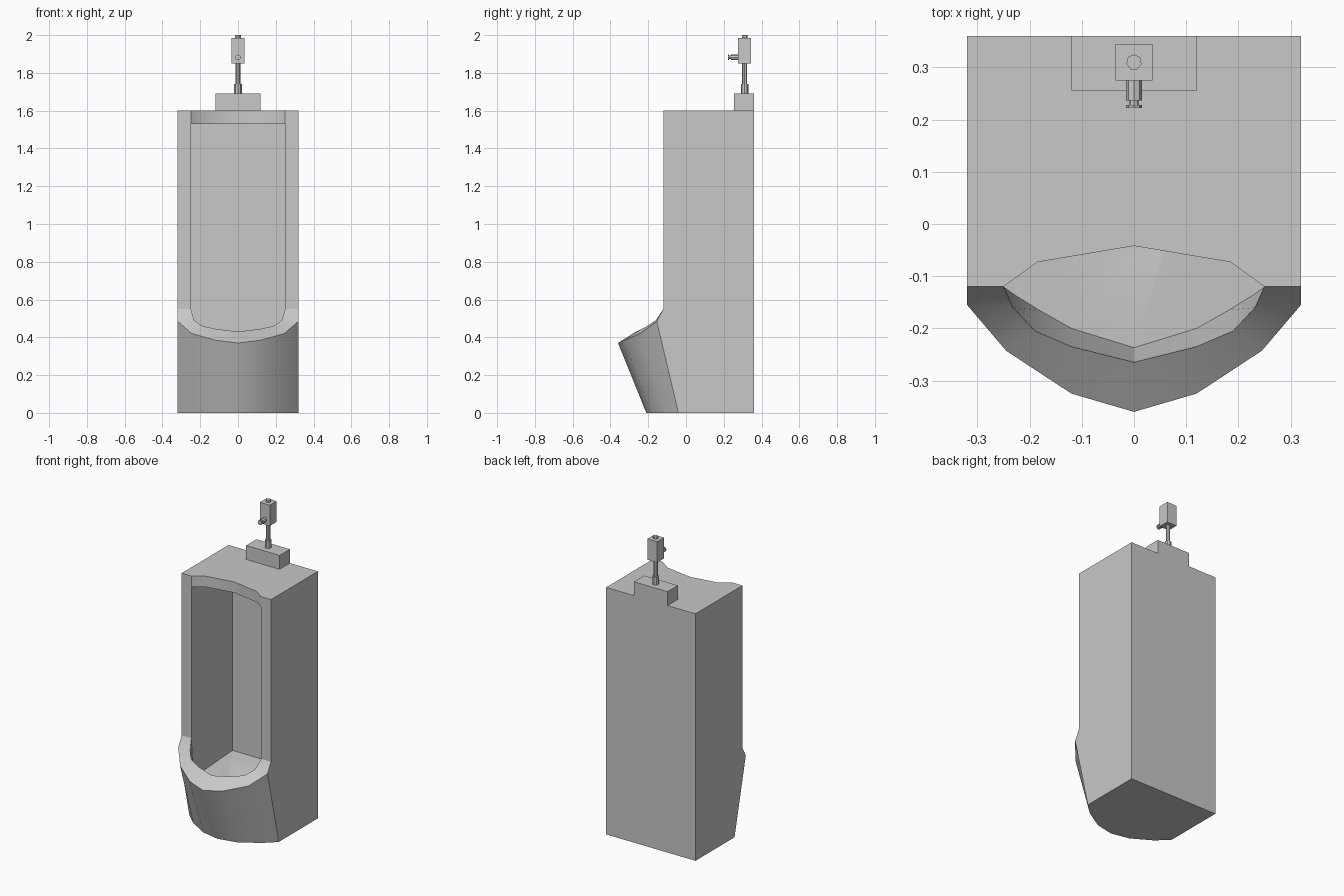
import bpy, bmesh, math
from mathutils import Matrix

if "Cube" in bpy.data.objects:
    bpy.data.objects.remove(bpy.data.objects["Cube"], do_unlink=True)

ceramic = bpy.data.materials.new("grey_ceramic")
ceramic.use_nodes = True
grey = (0.58, 0.58, 0.58, 1)
ceramic.diffuse_color = grey
ceramic.node_tree.nodes["Principled BSDF"].inputs["Base Color"].default_value = grey


def finish(name, bm, angle=30):
    bmesh.ops.recalc_face_normals(bm, faces=bm.faces)
    mesh = bpy.data.meshes.new(name)
    bm.to_mesh(mesh)
    bm.free()
    mesh.materials.append(ceramic)
    obj = bpy.data.objects.new(name, mesh)
    bpy.context.collection.objects.link(obj)
    bpy.ops.object.select_all(action='DESELECT')
    obj.select_set(True)
    bpy.context.view_layer.objects.active = obj
    bpy.ops.object.shade_smooth_by_angle(angle=math.radians(angle))
    return obj


def box(name, x, y, z):
    bm = bmesh.new()
    bmesh.ops.create_cube(bm, size=1)
    for v in bm.verts:
        v.co = [lo + (c + 0.5) * (hi - lo) for c, (lo, hi) in zip(v.co, (x, y, z))]
    return finish(name, bm)


def rod(name, radius, start, end, sides=8):
    # Straight prism between two points along y or z
    bm = bmesh.new()
    length = math.dist(start, end)
    bmesh.ops.create_cone(bm, cap_ends=True, segments=sides, radius1=radius,
                          radius2=radius, depth=length)
    if start[1] != end[1]:
        bmesh.ops.rotate(bm, verts=bm.verts, matrix=Matrix.Rotation(math.pi / 2, 3, 'X'))
    bmesh.ops.translate(bm, verts=bm.verts, vec=[(a + b) / 2 for a, b in zip(start, end)])
    return finish(name, bm)


# Main dimensions
W, IN = 0.32, 0.25
FRONT, BACK, CAVITY_BACK = -0.12, 0.36, 0.30
TOP, CEILING = 1.60, 1.53


def floor_point(x, y):
    return (x, y, 0.293 + 0.06 * y)


# Bowl curves for one half, from the jamb to the middle
rim_outer = [(W, FRONT, .55), (W, -.155, .485), (.245, -.243, .42), (.12, -.325, .385), (0, -.36, .37)]
rim_inner = [(IN, FRONT, .55), (.232, -.16, .49), (.19, -.205, .46), (.12, -.235, .445), (0, -.265, .43)]
base = [(W, -.04, 0), (.245, -.11, 0), (.12, -.185, 0), (0, -.21, 0)]
floor_edge = [floor_point(*p) for p in
              [(IN, FRONT), (.222, -.14), (.182, -.165), (.12, -.20), (0, -.237)]]
lintel = [(IN, FRONT), (.185, -.073), (0, -.042)]

# Octagonal drain, half outline
drain = []
for i in range(5):
    a = math.radians(-90 + 45 * i)
    drain.append(floor_point(0.08 * math.cos(a), 0.01 + 0.08 * math.sin(a)))
drain_centre = (0, 0.01, 0.27)

faces = []


def strip(a, b):
    for i in range(len(a) - 1):
        faces.append([a[i], a[i + 1], b[i + 1], b[i]])


strip(rim_outer[1:], base)
strip(rim_outer, rim_inner)
strip(rim_inner, floor_edge)
strip(drain, [drain_centre] * 5)

arch_top = [(x, y, TOP) for x, y in lintel]
arch_low = [(x, y, CEILING) for x, y in lintel]
strip(arch_top, arch_low)

# Cavity floor, ceiling, side and back
low_mid, low_side = floor_point(0, CAVITY_BACK), floor_point(IN, CAVITY_BACK)
high_mid, high_side = (0, CAVITY_BACK, CEILING), (IN, CAVITY_BACK, CEILING)
faces.append(floor_edge + drain + [low_mid, low_side])
faces.append(arch_low + [high_mid, high_side])
faces.append([rim_inner[0], floor_edge[0], low_side, high_side, arch_low[0]])
faces.append([low_mid, low_side, high_side, high_mid])

# Outer shell: jamb, side, top, back, underside
top_front, top_back, top_mid = (W, FRONT, TOP), (W, BACK, TOP), (0, BACK, TOP)
base_back, base_mid = (W, BACK, 0), (0, BACK, 0)
faces.append([rim_outer[0], rim_inner[0], arch_low[0], arch_top[0], top_front])
faces.append([rim_outer[0], rim_outer[1], base[0], base_back, top_back, top_front])
faces.append(arch_top + [top_mid, top_back, top_front])
faces.append([top_mid, top_back, base_back, base_mid])
faces.append(base + [base_mid, base_back])

# Mirror the half and weld it into one closed body
bm = bmesh.new()
for side in (1, -1):
    for face in faces:
        points = []
        for p in face:
            if p not in points:
                points.append(p)
        bm.faces.new([bm.verts.new((side * x, y, z)) for x, y, z in points])
bmesh.ops.remove_doubles(bm, verts=bm.verts, dist=0.0005)
finish("urinal_body", bm)

# Plinth and flush valve
box("valve_plinth", (-.12, .12), (.255, BACK), (TOP, 1.69))
PY = 0.31
rod("pipe_collar", .02, (0, PY, 1.69), (0, PY, 1.74))
rod("flush_pipe", .013, (0, PY, 1.74), (0, PY, 1.85))
box("valve_box", (-.035, .035), (.275, .345), (1.85, 1.985))
rod("valve_cap", .015, (0, PY, 1.985), (0, PY, 2.0), 7)
BZ = 1.882
rod("button_sleeve", .015, (0, .237, BZ), (0, .275, BZ))
rod("button_neck", .009, (0, .228, BZ), (0, .237, BZ))
rod("button_face", .015, (0, .222, BZ), (0, .228, BZ))
